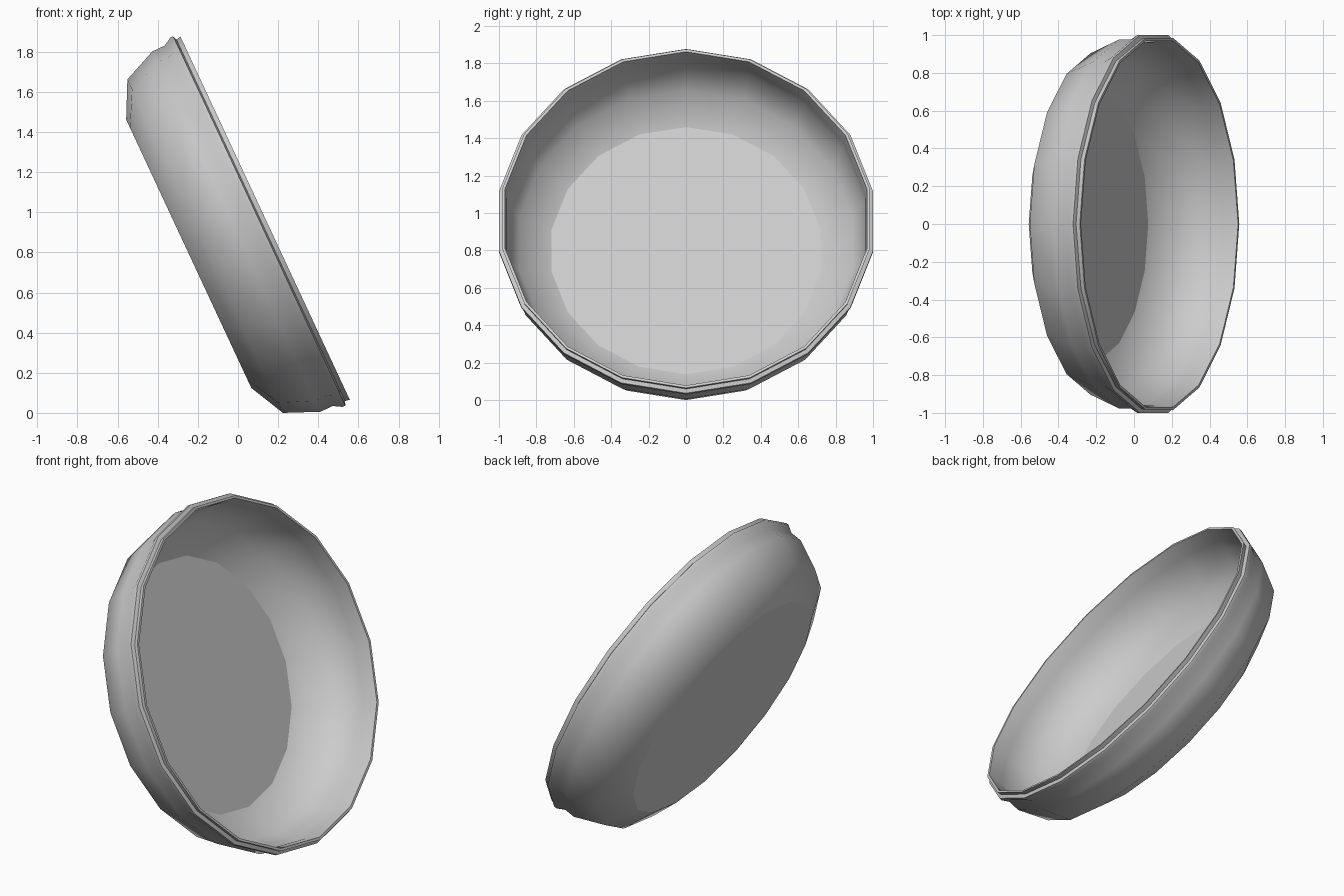
import bpy, bmesh
from math import sin, cos, pi, radians

if "Cube" in bpy.data.objects:
    bpy.data.objects.remove(bpy.data.objects["Cube"])

SIDES = 18
TILT = radians(65)

# (radius, height): outside from base to lip, then inside back down to the floor
profile = [(0.738, 0.0), (0.917, 0.09), (0.991, 0.262), (0.991, 0.33),
           (1.0154, 0.372), (1.0154, 0.388), (0.994, 0.396), (0.999, 0.42),
           (0.984, 0.42), (0.974, 0.33), (0.974, 0.265), (0.904, 0.10), (0.729, 0.014)]

bm = bmesh.new()
rings = []
for r, h in profile:
    rings.append([bm.verts.new((r * cos(2 * pi * i / SIDES), r * sin(2 * pi * i / SIDES), h))
                  for i in range(SIDES)])

# wall and stepped rim
for a, b in zip(rings, rings[1:]):
    for i in range(SIDES):
        j = (i + 1) % SIDES
        bm.faces.new((a[i], a[j], b[j], b[i]))

# base underside and inner floor
bm.faces.new(rings[0][::-1])
bm.faces.new(rings[-1])

# lean the dish onto its edge, then centre it on the ground
for v in bm.verts:
    x, y, z = v.co
    v.co = (x * cos(TILT) + z * sin(TILT), y, -x * sin(TILT) + z * cos(TILT))
xs = [v.co.x for v in bm.verts]
low = min(v.co.z for v in bm.verts)
mid = (min(xs) + max(xs)) / 2
for v in bm.verts:
    v.co.x -= mid
    v.co.z -= low

bmesh.ops.recalc_face_normals(bm, faces=bm.faces)
mesh = bpy.data.meshes.new("tilted_dish")
bm.to_mesh(mesh)
bm.free()
dish = bpy.data.objects.new("tilted_dish", mesh)
bpy.context.collection.objects.link(dish)

# smooth wall, crisp lip, flat base and floor
bpy.context.view_layer.objects.active = dish
dish.select_set(True)
bpy.ops.object.shade_smooth_by_angle(angle=radians(45))
for p in mesh.polygons:
    if len(p.vertices) == SIDES:
        p.use_smooth = False
